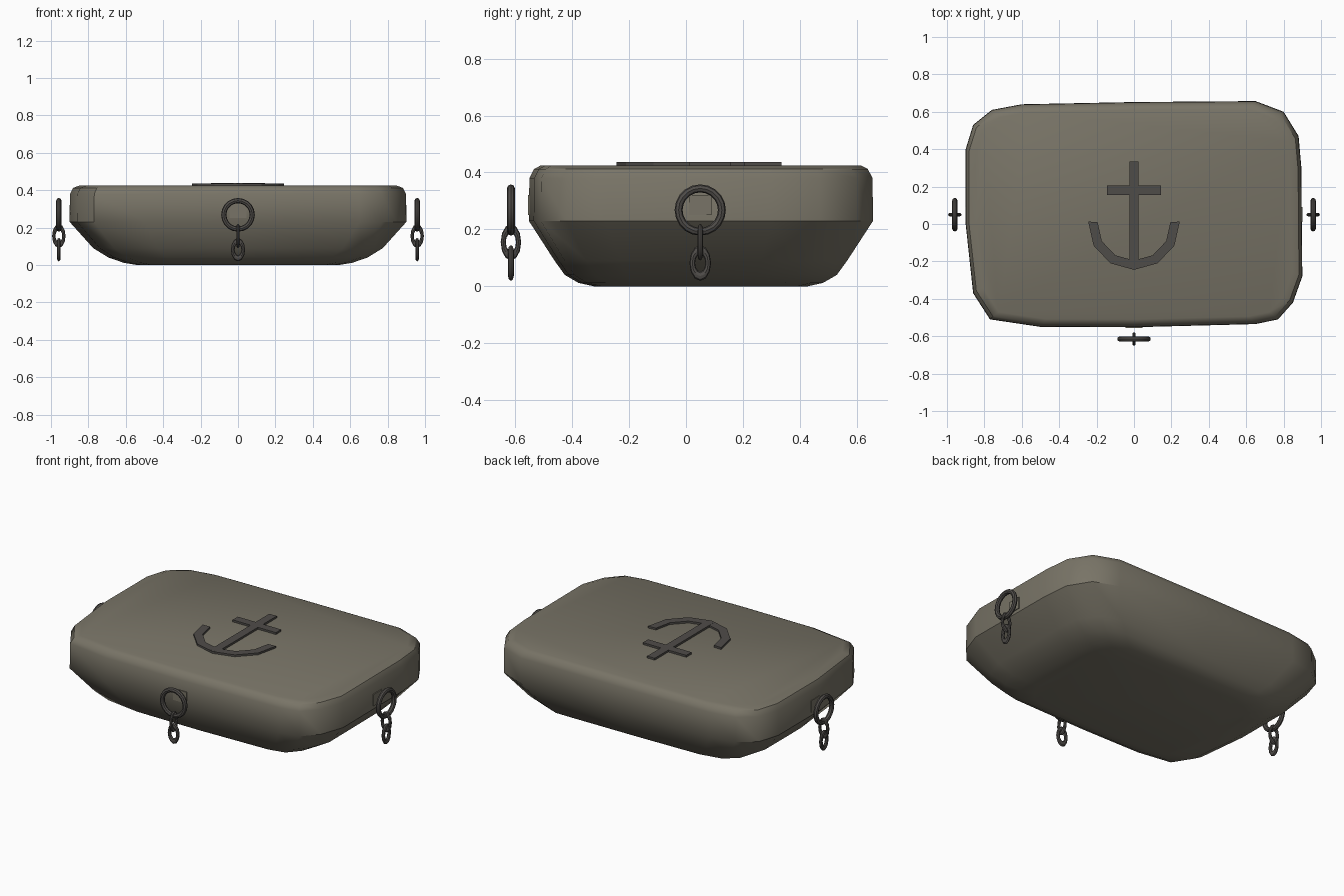
import bpy, bmesh, math
from mathutils import Vector

old = bpy.data.objects.get("Cube")
if old:
    bpy.data.objects.remove(old, do_unlink=True)


def material(name, rgb):
    m = bpy.data.materials.new(name)
    m.use_nodes = True
    m.diffuse_color = (*rgb, 1)
    bsdf = m.node_tree.nodes["Principled BSDF"]
    bsdf.inputs["Base Color"].default_value = (*rgb, 1)
    bsdf.inputs["Roughness"].default_value = 0.8
    return m


STONE = material("warm grey stone", (0.19, 0.175, 0.135))
METAL = material("dark metal", (0.078, 0.072, 0.066))


def finish(name, bm, mat, angle=None):
    bmesh.ops.recalc_face_normals(bm, faces=bm.faces)
    me = bpy.data.meshes.new(name)
    bm.to_mesh(me)
    bm.free()
    me.materials.append(mat)
    ob = bpy.data.objects.new(name, me)
    bpy.context.collection.objects.link(ob)
    if angle:
        smooth(ob, angle)
    return ob


def smooth(ob, angle):
    bpy.ops.object.select_all(action='DESELECT')
    ob.select_set(True)
    bpy.context.view_layer.objects.active = ob
    bpy.ops.object.shade_smooth_by_angle(angle=math.radians(angle))


def box(name, lo, hi, mat):
    bm = bmesh.new()
    bmesh.ops.create_cube(bm, size=1)
    for v in bm.verts:
        v.co = Vector([l + (h - l) * (c + 0.5) for l, h, c in zip(lo, hi, v.co)])
    return finish(name, bm, mat)


# Body: one uneven rounded outline lofted through several heights
outline = [(-.9, .4), (-.86, .53), (-.76, .61), (-.6, .64), (0, .652), (.65, .657),
           (.8, .6), (.88, .47), (.895, .3), (.9, -.28), (.85, -.42), (.77, -.51),
           (.65, -.535), (0, -.552), (-.5, -.55), (-.77, -.51), (-.86, -.37), (-.9, 0)]
# height, x scale, y scale
levels = [(0, .6, .62), (.012, .68, .71), (.04, .77, .79), (.09, .86, .85),
          (.23, 1, 1), (.38, .998, .997), (.412, .98, .97), (.425, .94, .93)]
bm = bmesh.new()
rings = [[bm.verts.new((x * sx, .05 + (y - .05) * sy, z)) for x, y in outline]
         for z, sx, sy in levels]
for a, b in zip(rings, rings[1:]):
    for i in range(len(outline)):
        j = (i + 1) % len(outline)
        bm.faces.new((a[i], a[j], b[j], b[i]))
bm.faces.new(rings[0])
bm.faces.new(rings[-1])
finish("body", bm, STONE, 38)

# Raised anchor emblem on top
box("anchor_shaft", (-.025, -.235, .415), (.025, .335, .437), METAL)
box("anchor_crossbar", (-.145, .155, .415), (.145, .205, .437), METAL)
bm = bmesh.new()
STEPS = 6
sections = []
for i in range(STEPS + 1):
    t = math.radians(177 + 186 * i / STEPS)
    sections.append([bm.verts.new((r * math.cos(t), r * math.sin(t), z))
                     for r, z in ((.245, .415), (.245, .4365), (.195, .4365), (.195, .415))])
for a, b in zip(sections, sections[1:]):
    for i in range(4):
        j = (i + 1) % 4
        bm.faces.new((a[i], a[j], b[j], b[i]))
bm.faces.new(sections[0])
bm.faces.new(sections[-1])
finish("anchor_arms", bm, METAL)


# Hanging chains: a round ring and two oval links, each turned a quarter
def link(name, x, y, z, turn, major, minor, stretch, segments):
    bpy.ops.mesh.primitive_torus_add(
        major_segments=segments, minor_segments=8, major_radius=major, minor_radius=minor,
        location=(x, y, z), rotation=(math.pi / 2, 0, turn))
    ob = bpy.context.object
    ob.name = name
    ob.scale.y = stretch
    ob.data.materials.append(METAL)
    smooth(ob, 40)


QUARTER = math.pi / 2
for side, x, y, turn in (("front", 0, -.615, 0), ("left", .958, .05, QUARTER),
                         ("right", -.958, .05, QUARTER)):
    link(side + "_ring", x, y, .268, turn, .076, .014, 1, 20)
    link(side + "_middle_link", x, y, .155, turn + QUARTER, .027, .009, 1.78, 12)
    link(side + "_end_link", x, y, .082, turn, .028, .01, 1.65, 12)

# Small mounting pads behind the rings
box("front_pad", (-.045, -.555, .25), (.045, -.5, .32), STONE)
for side, s in (("left", 1), ("right", -1)):
    xs = sorted((s * .85, s * .902))
    box(side + "_pad", (xs[0], .01, .25), (xs[1], .09, .32), STONE)
